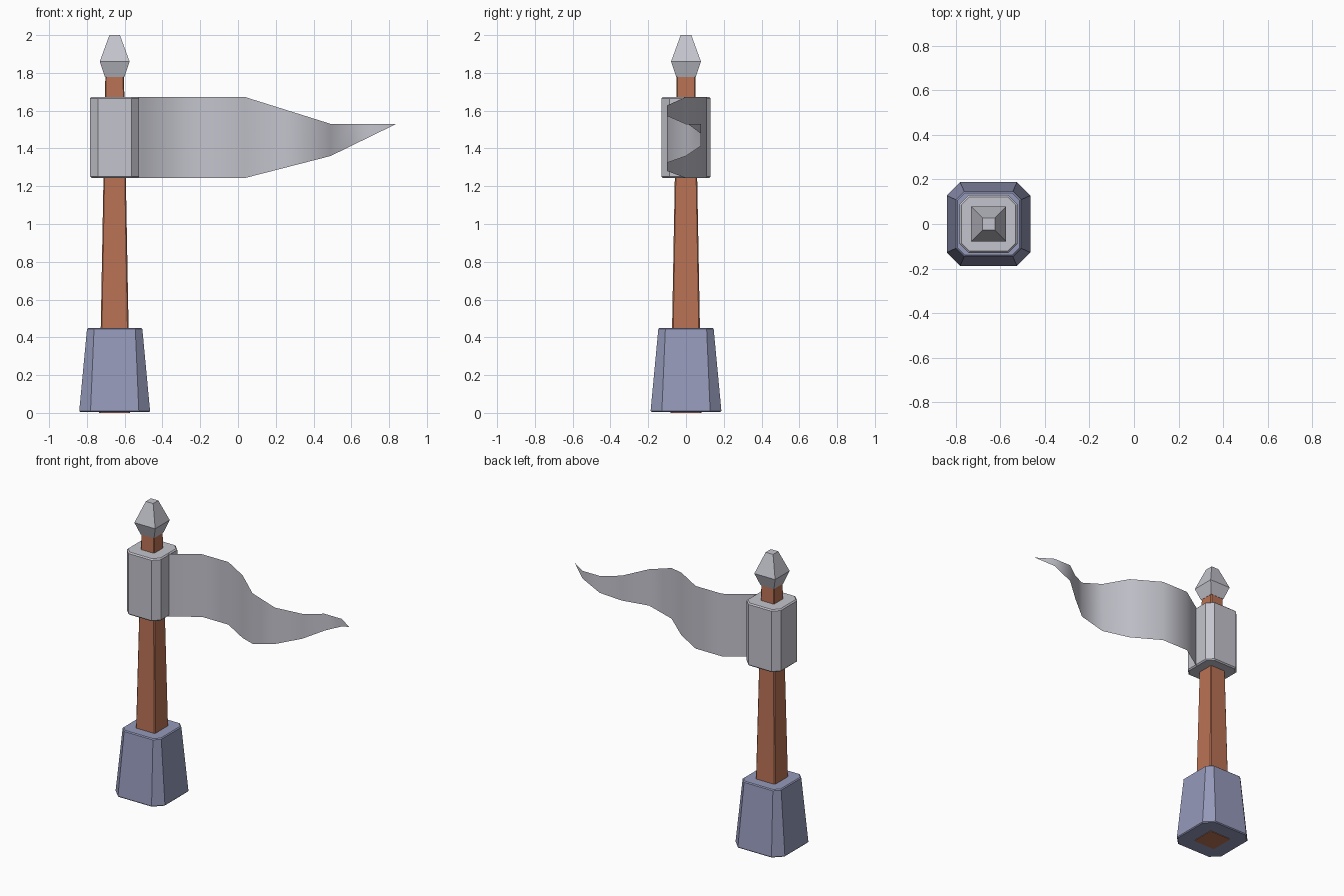
import bpy
import bmesh
import math

if "Cube" in bpy.data.objects:
    bpy.data.objects.remove(bpy.data.objects["Cube"], do_unlink=True)

POLE_X = -0.653


def material(name, rgb):
    mat = bpy.data.materials.new(name)
    mat.use_nodes = True
    colour = (*rgb, 1.0)
    mat.diffuse_color = colour
    mat.node_tree.nodes["Principled BSDF"].inputs["Base Color"].default_value = colour
    return mat


GREY = material("pale grey", (0.55, 0.55, 0.61))
BLUE = material("slate blue", (0.30, 0.32, 0.49))
BROWN = material("warm wood brown", (0.49, 0.17, 0.09))


def finish(name, bm, mat):
    mesh = bpy.data.meshes.new(name)
    bm.to_mesh(mesh)
    bm.free()
    mesh.materials.append(mat)
    obj = bpy.data.objects.new(name, mesh)
    bpy.context.collection.objects.link(obj)
    return obj


def column(name, levels, mat, bevel=0.0):
    """Loft of square sections; each level is (z, half width, corner cut)."""
    bm = bmesh.new()
    rings = []
    for z, half, cut in levels:
        ring = []
        for quarter in range(4):
            c, s = math.cos(quarter * math.pi / 2), math.sin(quarter * math.pi / 2)
            corners = [(half, half - cut), (half - cut, half)] if cut else [(half, half)]
            for x, y in corners:
                ring.append(bm.verts.new((POLE_X + x * c - y * s, x * s + y * c, z)))
        rings.append(ring)
    for low, high in zip(rings, rings[1:]):
        n = len(low)
        for i in range(n):
            j = (i + 1) % n
            bm.faces.new((low[i], low[j], high[j], high[i]))
    bm.faces.new(rings[0][::-1])
    bm.faces.new(rings[-1])
    obj = finish(name, bm, mat)
    if bevel:
        mod = obj.modifiers.new("soft edges", "BEVEL")
        mod.width = bevel
        mod.segments = 1
        mod.limit_method = "ANGLE"
        mod.angle_limit = math.radians(60)
    return obj


# Weighted foot, tapered post, flag sleeve and pointed cap
column("base", [(0.004, 0.188, 0.06), (0.45, 0.146, 0.037)], BLUE, 0.006)
column("post", [(0.0, 0.082, 0.007), (1.80, 0.049, 0.005)], BROWN)
column("flag_sleeve", [(1.243, 0.13, 0.042), (1.673, 0.13, 0.042)], GREY, 0.008)
column("finial", [(1.777, 0.051, 0), (1.86, 0.079, 0), (2.0, 0.028, 0)], GREY)

# Waving pennant: plan path of the cloth
path = [(-0.55, -0.02), (-0.50, 0.01), (-0.35, 0.11), (-0.15, 0.11), (0.035, 0.0),
        (0.18, -0.10), (0.35, -0.10), (0.49, 0.0), (0.60, 0.08), (0.73, 0.08), (0.838, 0.01)]


def outline(x):
    """Bottom and top height of the cloth at x."""
    stops = [(-1, 1.243, 1.673), (0.035, 1.243, 1.673), (0.49, 1.36, 1.53), (0.838, 1.53, 1.53)]
    for a, b in zip(stops, stops[1:]):
        if x <= b[0]:
            t = (x - a[0]) / (b[0] - a[0])
            return a[1] + (b[1] - a[1]) * t, a[2] + (b[2] - a[2]) * t


bm = bmesh.new()
pairs = []
for x, y in path[:-1]:
    low, high = outline(x)
    pairs.append((bm.verts.new((x, y, low)), bm.verts.new((x, y, high))))
for a, b in zip(pairs, pairs[1:]):
    bm.faces.new((a[0], b[0], b[1], a[1]))
tip = bm.verts.new((*path[-1], outline(path[-1][0])[1]))
bm.faces.new((pairs[-1][0], tip, pairs[-1][1]))
for face in bm.faces:
    face.smooth = True
finish("pennant", bm, GREY)
